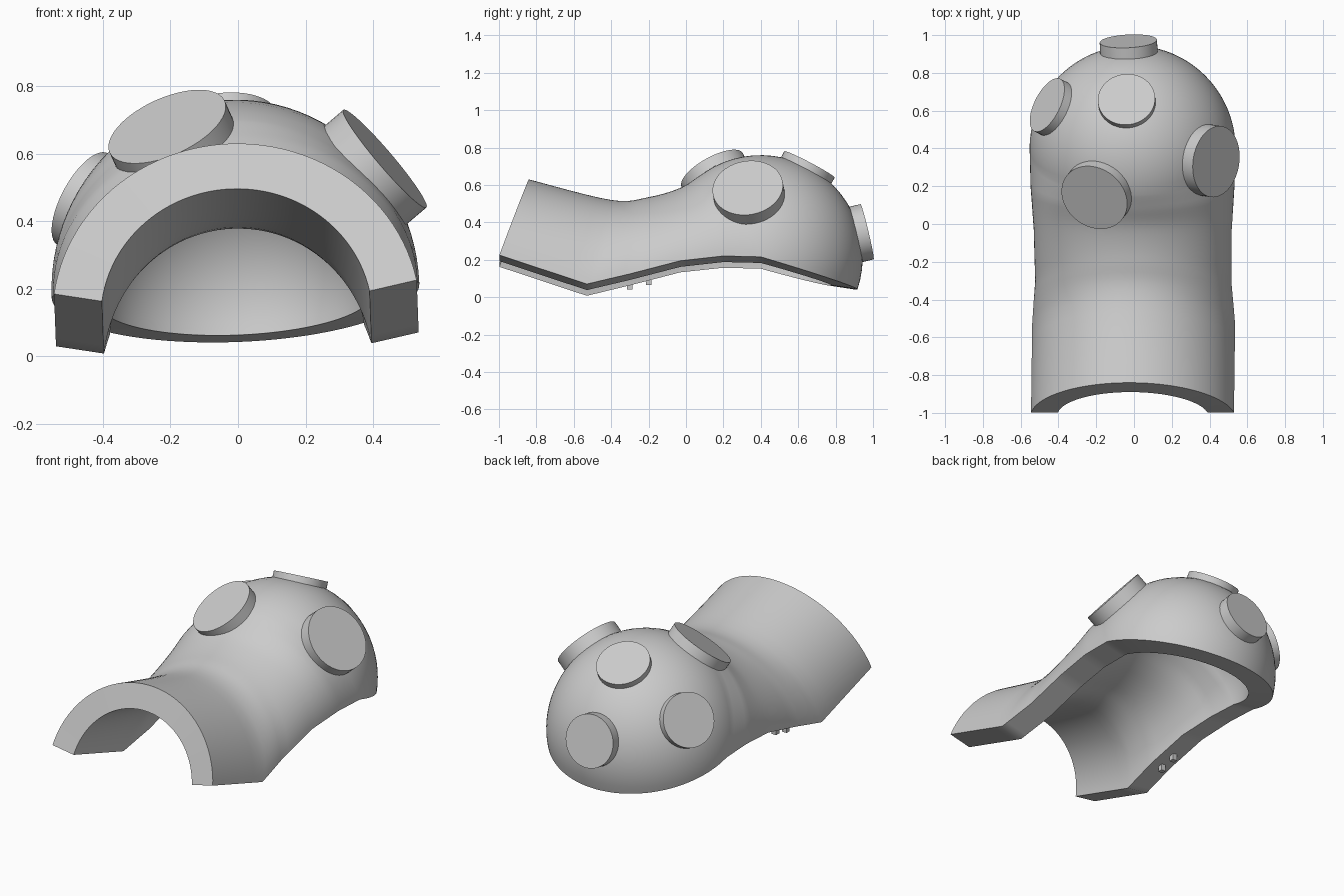
import bpy, bmesh, math
from mathutils import Vector, Matrix

if "Cube" in bpy.data.objects:
    bpy.data.objects.remove(bpy.data.objects["Cube"])

grey = bpy.data.materials.new("plain_grey")
grey.use_nodes = True
grey.diffuse_color = (0.6, 0.6, 0.6, 1)
grey.node_tree.nodes["Principled BSDF"].inputs["Base Color"].default_value = (0.6, 0.6, 0.6, 1)

ROLL = Matrix.Rotation(math.radians(-2.2), 3, 'Y')
CENTRE = Vector((0, 0.4, 0.215))
RADIUS, WALL, ARC, STEPS = 0.545, 0.143, 48, 6


def make_object(name, bm):
    bmesh.ops.recalc_face_normals(bm, faces=bm.faces)
    mesh = bpy.data.meshes.new(name)
    bm.to_mesh(mesh)
    bm.free()
    mesh.materials.append(grey)
    obj = bpy.data.objects.new(name, mesh)
    bpy.context.collection.objects.link(obj)
    bpy.ops.object.select_all(action='DESELECT')
    obj.select_set(True)
    bpy.context.view_layer.objects.active = obj
    bpy.ops.object.shade_smooth_by_angle(angle=math.radians(40))
    return obj


# Cross-sections along the sleeve: rim y, z, crown y, z, half width, cut height
keys = [
    (-0.998, 0.205, -0.84, 0.63, 0.545, 0.165),
    (-0.53, 0.05, -0.40, 0.52, 0.545, 0.165),
    (-0.30, 0.105, -0.20, 0.535, 0.522, 0.1),
    (-0.03, 0.175, -0.03, 0.585, 0.525, 0.05),
    (0.20, 0.20, 0.08, 0.655, 0.54, 0.0),
]
# Meridians of the dome, fanning from its front to its rear rim
fan = []
for i in range(25):
    t = math.radians(117 - i * 135.5 / 24)
    fan.append((0.4, 0.195, CENTRE.y + RADIUS * math.cos(t),
                CENTRE.z + RADIUS * math.sin(t), RADIUS, 0.0))


def catmull(a, b, c, d, t):
    return 0.5 * (2 * b + (c - a) * t + (2 * a - 5 * b + 4 * c - d) * t ** 2
                  + (3 * b - a - 3 * c + d) * t ** 3)


# Smooth the crown line between sections while the rim stays straight
line = keys + fan[:2]
stations = []
for i in range(len(keys)):
    a, b, c, d = line[max(i - 1, 0)], line[i], line[i + 1], line[i + 2] if i + 2 < len(line) else line[-1]
    for s in range(STEPS):
        t = s / STEPS
        stations.append(tuple(
            catmull(a[k], b[k], c[k], d[k], t) if k in (2, 3) else b[k] + (c[k] - b[k]) * t
            for k in range(6)))
stations += fan


def arc(rim, crown, half, cut):
    start = math.asin(cut)
    points = []
    for j in range(ARC + 1):
        phi = start + (math.pi - 2 * start) * j / ARC
        lift = (math.sin(phi) - cut) / (1 - cut)
        p = rim.lerp(crown, lift)
        points.append(ROLL @ Vector((half * math.cos(phi), p.y, p.z)))
    return points


# Shell: closed loops of outer and inner arc, bridged and capped
bm = bmesh.new()
loops = []
for ry, rz, cy, cz, half, cut in stations:
    rim, crown = Vector((0, ry, rz)), Vector((0, cy, cz))
    drop = 0.02 * min(max(ry / 0.4, 0), 1)
    inner_crown = crown - (crown - rim).normalized() * WALL - Vector((0, 0, drop))
    inner_rim = rim - Vector((0, 0, 0.027))
    pts = arc(rim, crown, half, cut) + arc(inner_rim, inner_crown, half - WALL, cut)[::-1]
    loops.append([bm.verts.new(p) for p in pts])
count = 2 * (ARC + 1)
for a, b in zip(loops, loops[1:]):
    for j in range(count):
        k = (j + 1) % count
        bm.faces.new((a[j], a[k], b[k], b[j]))
for end in (loops[0], loops[-1]):
    for j in range(ARC):
        bm.faces.new((end[j], end[j + 1], end[count - 2 - j], end[count - 1 - j]))
bmesh.ops.remove_doubles(bm, verts=bm.verts, dist=0.0005)
make_object("shell", bm)


# Round studs facing outward from the dome
def stud(name, face, radius, depth=0.085):
    face = Vector(face)
    normal = (face - CENTRE).normalized()
    bm = bmesh.new()
    turn = normal.to_track_quat('Z', 'Y').to_matrix().to_4x4()
    bmesh.ops.create_cone(bm, cap_ends=True, segments=48, radius1=radius, radius2=radius,
                          depth=depth,
                          matrix=Matrix.Translation(face - normal * depth / 2) @ turn)
    make_object(name, bm)


stud("front_stud", (-0.21, 0.14, 0.68), 0.187)
stud("right_stud", (0.435, 0.33, 0.585), 0.19)
stud("top_stud", (-0.04, 0.66, 0.71), 0.152)
stud("rear_stud", (-0.03, 0.968, 0.35), 0.152)
stud("left_stud", (-0.46, 0.63, 0.465), 0.155)

# Two small pegs under one side rim
for n, (y, z) in enumerate(((-0.30, 0.07), (-0.20, 0.095))):
    bm = bmesh.new()
    bmesh.ops.create_cube(bm, size=1, matrix=Matrix.Translation((-0.46, y, z))
                          @ Matrix.Diagonal((0.03, 0.03, 0.06, 1)))
    make_object("rim_peg_%d" % (n + 1), bm)
